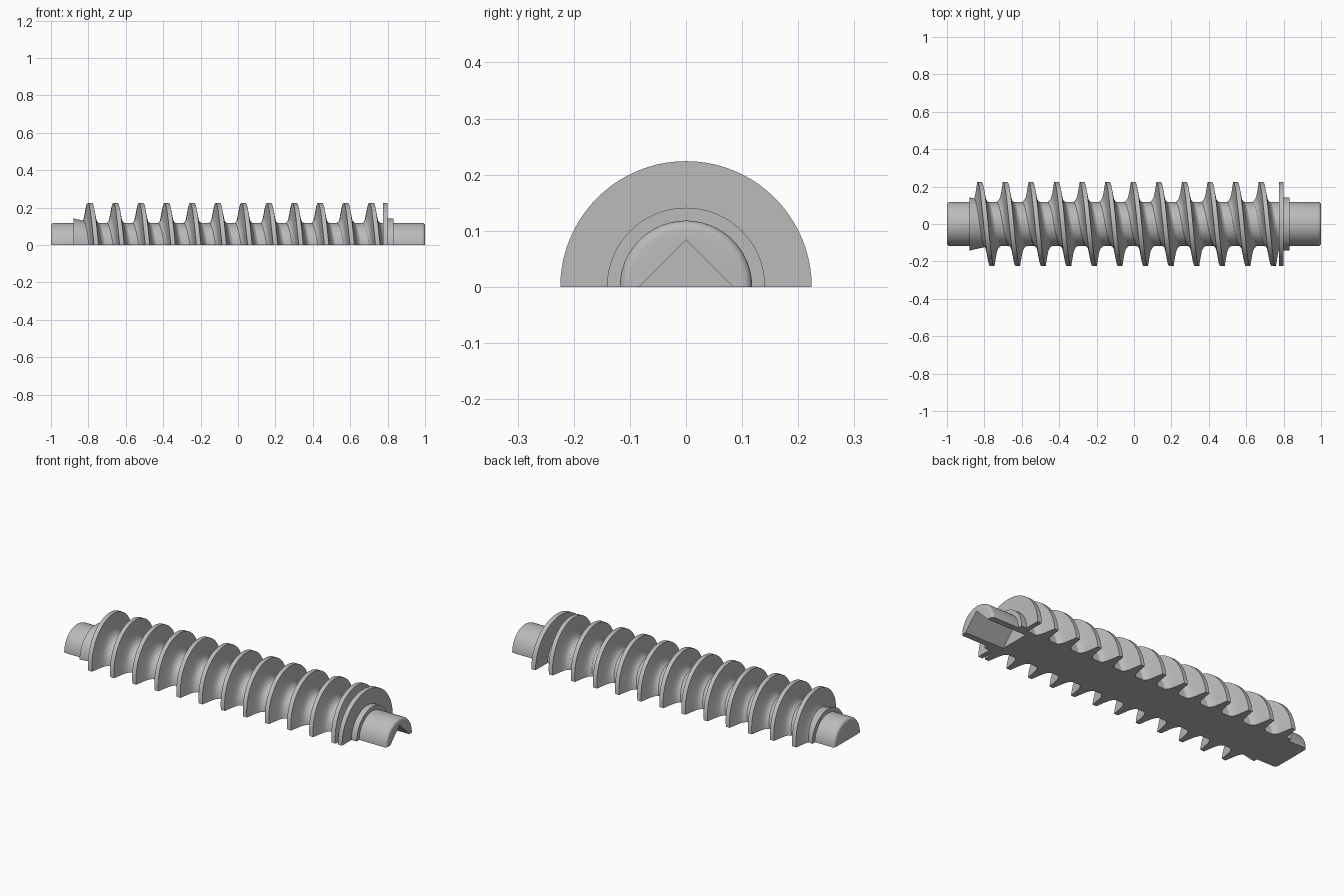
import bpy, bmesh
from math import sin, cos, pi

if "Cube" in bpy.data.objects:
    bpy.data.objects.remove(bpy.data.objects["Cube"])

SEGMENTS = 40
PITCH = 0.1368
TURNS = 12
FIRST_X = -0.826
SHAFT_R = 0.118
CREST_R = 0.224

steel = bpy.data.materials.new("grey steel")
steel.use_nodes = True
grey = (0.5, 0.5, 0.5, 1)
steel.diffuse_color = grey
steel.node_tree.nodes["Principled BSDF"].inputs["Base Color"].default_value = grey


def finish(name, bm):
    bmesh.ops.recalc_face_normals(bm, faces=bm.faces)
    mesh = bpy.data.meshes.new(name)
    bm.to_mesh(mesh)
    bm.free()
    mesh.materials.append(steel)
    obj = bpy.data.objects.new(name, mesh)
    bpy.context.collection.objects.link(obj)
    return obj


def sweep_half(bm, profile, lead=0.0, start=0.0, floor=False):
    """Sweep an (x, radius) profile half a turn over the x axis and close it."""
    rows = []
    for i in range(SEGMENTS + 1):
        a = pi * i / SEGMENTS
        shift = start + lead * i / SEGMENTS
        rows.append([bm.verts.new((x + shift, r * cos(a), r * sin(a))) for x, r in profile])
    for a, b in zip(rows, rows[1:]):
        for j in range(len(profile) - 1):
            bm.faces.new((a[j], a[j + 1], b[j + 1], b[j]))
    if floor:
        # half-disc ends and one flat underside
        bm.faces.new([row[0] for row in rows])
        bm.faces.new([row[-1] for row in rows])
        bm.faces.new(rows[0] + rows[-1][::-1])
    else:
        # root strip and the two cut ends
        for a, b in zip(rows, rows[1:]):
            bm.faces.new((a[-1], a[0], b[0], b[-1]))
        bm.faces.new(rows[0])
        bm.faces.new(rows[-1])


# Core: shaft with rounded ends, tapered collar, end flange and its collar
f = 0.016
rounding = [(1 - f + f * sin(t * pi / 8), SHAFT_R - f + f * cos(t * pi / 8)) for t in range(5)]
core_profile = [(-x, r) for x, r in reversed(rounding)]
core_profile += [
    (-0.88, SHAFT_R), (-0.88, 0.142), (-0.80, 0.124), (-0.78, SHAFT_R),
    (0.774, SHAFT_R), (0.774, CREST_R), (0.80, CREST_R),
    (0.80, 0.141), (0.832, 0.141), (0.832, SHAFT_R),
]
core_profile += rounding
bm = bmesh.new()
sweep_half(bm, core_profile, floor=True)
core = finish("screw_core", bm)

# Square drive socket, of which the upper half is cut into the right-hand end
bm = bmesh.new()
ends = [[bm.verts.new((x, y, z)) for y, z in ((-0.104, -0.02), (0.104, -0.02), (0, 0.084))]
        for x in (0.76, 1.05)]
for k in range(3):
    n = (k + 1) % 3
    bm.faces.new((ends[0][k], ends[0][n], ends[1][n], ends[1][k]))
for end in ends:
    bm.faces.new(end)
cutter = finish("socket_cutter", bm)
cutter.hide_render = True
cut = core.modifiers.new("socket", 'BOOLEAN')
cut.operation = 'DIFFERENCE'
cut.solver = 'EXACT'
cut.object = cutter
bpy.context.view_layer.objects.active = core
core.select_set(True)
bpy.ops.object.modifier_apply(modifier=cut.name)
bpy.data.objects.remove(cutter)

# Thread: repeated half turns with a filleted root
flank = [(0.050, 0.116), (0.043, 0.120), (0.036, 0.126), (0.030, 0.135),
         (0.025, 0.149), (0.021, 0.168), (0.017, 0.192), (0.012, CREST_R)]
thread_profile = [(-x, r) for x, r in flank] + flank[::-1]
bm = bmesh.new()
for k in range(TURNS):
    sweep_half(bm, thread_profile, lead=PITCH / 2, start=FIRST_X + k * PITCH)
thread = finish("screw_thread", bm)

# Smooth shading with crisp edges
for obj in (core, thread):
    obj.select_set(True)
bpy.ops.object.shade_smooth_by_angle(angle=0.5)
